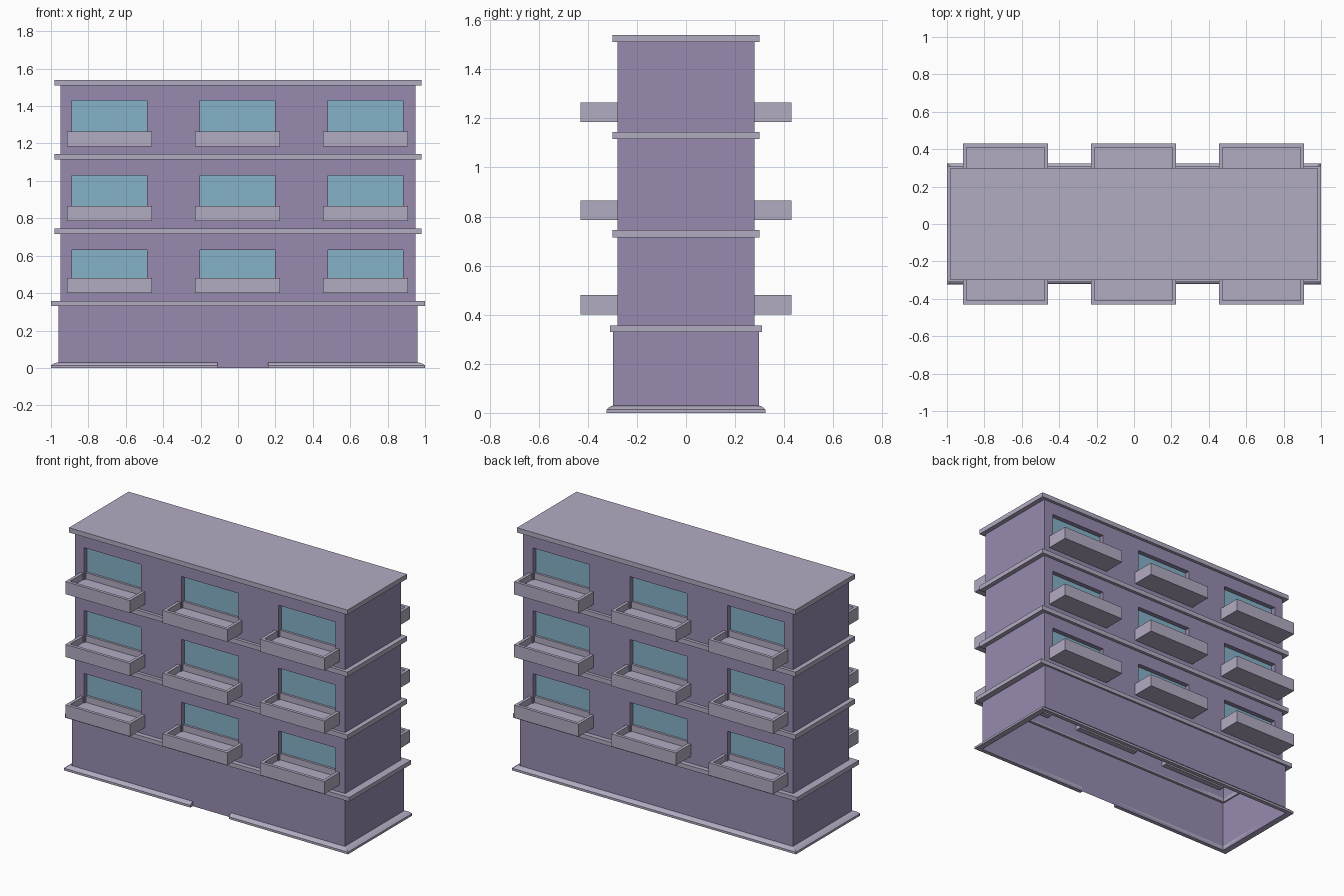
import bpy, bmesh
from mathutils import Vector

if "Cube" in bpy.data.objects:
    bpy.data.objects.remove(bpy.data.objects["Cube"])


def material(name, rgb):
    m = bpy.data.materials.new(name)
    m.diffuse_color = (*rgb, 1)
    m.use_nodes = True
    m.node_tree.nodes["Principled BSDF"].inputs["Base Color"].default_value = m.diffuse_color
    return m


PURPLE = material("purple_wall", (0.31, 0.26, 0.43))
TRIM = material("pale_lavender_trim", (0.45, 0.41, 0.54))
GLASS = material("blue_glass", (0.235, 0.445, 0.58))


def finish(bm, name, *mats):
    me = bpy.data.meshes.new(name)
    bm.to_mesh(me)
    bm.free()
    for m in mats:
        me.materials.append(m)
    ob = bpy.data.objects.new(name, me)
    bpy.context.collection.objects.link(ob)
    return ob


def quad(bm, pts, normal, mat=0):
    f = bm.faces.new([bm.verts.new(p) for p in pts])
    f.normal_update()
    if f.normal.dot(Vector(normal)) < 0:
        f.normal_flip()
    f.material_index = mat


def sweep(name, path, profile, closed=True):
    """Sweep (outward offset, z) profile along (x, y, out_x, out_y) points."""
    bm = bmesh.new()
    rows = [[bm.verts.new((x + nx * o, y + ny * o, z)) for o, z in profile]
            for x, y, nx, ny in path]
    n, k = len(rows), len(profile)
    for i in range(n if closed else n - 1):
        a, b = rows[i], rows[(i + 1) % n]
        for j in range(k):
            bm.faces.new((a[j], b[j], b[(j + 1) % k], a[(j + 1) % k]))
    if not closed:
        bm.faces.new(rows[0])
        bm.faces.new(rows[-1][::-1])
    bmesh.ops.recalc_face_normals(bm, faces=bm.faces)
    return finish(bm, name, TRIM)


def corners(w, d):
    return [(w, -d, 1, -1), (w, d, 1, 1), (-w, d, -1, 1), (-w, -d, -1, -1)]


CENTRES = (-0.687, -0.002, 0.682)
WINDOWS = ((0.42, 0.63), (0.81, 1.03), (1.21, 1.43))
BALCONIES = (0.40, 0.785, 1.185)
W, D, RECESS = 0.95, 0.28, 0.03

# Upper walls: open shell, long sides have recessed windows
bm = bmesh.new()
xs = [-W] + [c + s * 0.2 for c in CENTRES for s in (-1, 1)] + [W]
zs = [0.34] + [z for w in WINDOWS for z in w] + [1.52]
for s in (-1, 1):
    y, yi = s * D, s * (D - RECESS)
    for i in range(7):
        for j in range(7):
            x0, x1, z0, z1 = xs[i], xs[i + 1], zs[j], zs[j + 1]
            rect = [(x0, z0), (x1, z0), (x1, z1), (x0, z1)]
            if i % 2 and j % 2:
                quad(bm, [(x, yi, z) for x, z in rect], (0, s, 0), 1)
                for k, nrm in enumerate(((0, 0, 1), (-1, 0, 0), (0, 0, -1), (1, 0, 0))):
                    (xa, za), (xb, zb) = rect[k], rect[(k + 1) % 4]
                    quad(bm, [(xa, y, za), (xb, y, zb), (xb, yi, zb), (xa, yi, za)], nrm)
            else:
                quad(bm, [(x, y, z) for x, z in rect], (0, s, 0))
    quad(bm, [(s * W, -D, 0.34), (s * W, D, 0.34), (s * W, D, 1.52), (s * W, -D, 1.52)], (s, 0, 0))
bmesh.ops.remove_doubles(bm, verts=bm.verts, dist=1e-5)
finish(bm, "upper_walls", PURPLE, GLASS)

# Ground floor walls, open underneath
bm = bmesh.new()
LW, LD = 0.96, 0.297
for s in (-1, 1):
    quad(bm, [(-LW, s * LD, 0), (LW, s * LD, 0), (LW, s * LD, 0.34), (-LW, s * LD, 0.34)], (0, s, 0))
    quad(bm, [(s * LW, -LD, 0), (s * LW, LD, 0), (s * LW, LD, 0.34), (s * LW, -LD, 0.34)], (s, 0, 0))
bmesh.ops.remove_doubles(bm, verts=bm.verts, dist=1e-5)
finish(bm, "ground_floor_walls", PURPLE)


# Floor ledges
def ledge(name, w, d, z0, z1, out):
    sweep(name, corners(w, d), [(0, z0), (out, z0), (out, z1), (0, z1)])


ledge("ground_ledge", W, D, 0.33, 0.357, 0.038)
for o in bpy.data.objects:
    if o.name == "ground_ledge":
        for v in o.data.vertices:
            if abs(v.co.x) > W + 0.01:
                v.co.x = 1.0 if v.co.x > 0 else -1.0
                v.co.y = 0.31 if v.co.y > 0 else -0.31
ledge("second_ledge", W, D, 0.715, 0.745, 0.025)
for o in [bpy.data.objects["second_ledge"]]:
    for v in o.data.vertices:
        if abs(v.co.x) > W + 0.01:
            v.co.x = 0.98 if v.co.x > 0 else -0.98
            v.co.y = 0.30 if v.co.y > 0 else -0.30
upper = bpy.data.objects["second_ledge"].copy()
upper.name = "third_ledge"
upper.location.z = 0.40
bpy.context.collection.objects.link(upper)

# Roof slab
bm = bmesh.new()
bmesh.ops.create_cube(bm, size=1)
for v in bm.verts:
    v.co = (v.co.x * 1.96, v.co.y * 0.60, 1.525 + v.co.z * 0.03)
finish(bm, "roof", TRIM)

# Base skirting with an entrance gap at the front
path = [(0.16, -LD, 0, -0.6)] + [(x, y, a, b * 0.65) for x, y, a, b in corners(LW, LD)] \
    + [(-0.11, -LD, 0, -0.6)]
sweep("base_skirting", path, [(0, 0), (0.04, 0), (0.04, 0.014), (0.025, 0.024), (0, 0.03)], closed=False)

# Balconies: open trays reaching slightly through the wall
for s, side in ((-1, "front"), (1, "back")):
    for r, z0 in enumerate(BALCONIES):
        for c, cx in enumerate(CENTRES):
            bm = bmesh.new()
            bmesh.ops.create_cube(bm, size=1)
            for v in bm.verts:
                v.co = (cx + v.co.x * 0.455, s * 0.337 + v.co.y * 0.186, z0 + 0.04 + v.co.z * 0.08)
            bm.normal_update()
            top = max(bm.faces, key=lambda f: f.normal.z)
            bmesh.ops.inset_region(bm, faces=[top], thickness=0.028, depth=0)
            hole = bmesh.ops.extrude_discrete_faces(bm, faces=[top])["faces"][0]
            for v in hole.verts:
                v.co.z -= 0.04
            bmesh.ops.recalc_face_normals(bm, faces=bm.faces)
            finish(bm, f"{side}_balcony_{r + 1}_{c + 1}", TRIM)
